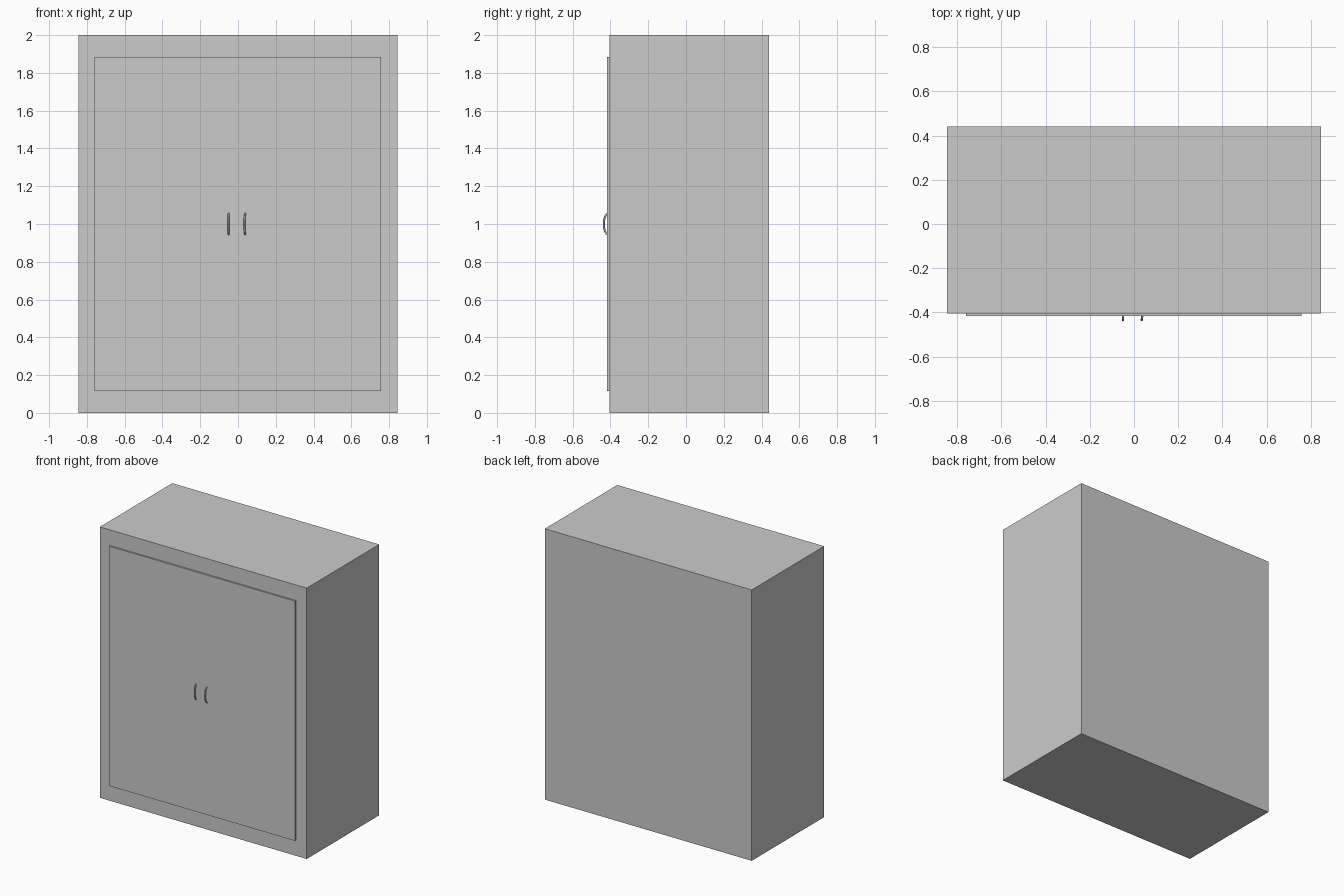
import bpy, math

if "Cube" in bpy.data.objects:
    bpy.data.objects.remove(bpy.data.objects["Cube"])


def box(name, lo, hi):
    size = [b - a for a, b in zip(lo, hi)]
    mid = [(a + b) / 2 for a, b in zip(lo, hi)]
    bpy.ops.mesh.primitive_cube_add(size=1, location=mid)
    ob = bpy.context.object
    ob.name = name
    ob.scale = size
    bpy.ops.object.transform_apply(location=False, rotation=False, scale=True)
    return ob


def handle(name, x, turn):
    # Bowed round bar in the y-z plane, ends sunk into the door
    cu = bpy.data.curves.new(name, 'CURVE')
    cu.dimensions = '3D'
    cu.bevel_depth = 0.005
    cu.bevel_resolution = 2
    cu.use_fill_caps = True
    sp = cu.splines.new('POLY')
    n = 16
    sp.points.add(n)
    for i in range(n + 1):
        a = math.pi * i / n
        sp.points[i].co = (0, -0.023 * math.sin(a), -0.056 * math.cos(a), 1)
    ob = bpy.data.objects.new(name, cu)
    bpy.context.collection.objects.link(ob)
    ob.location = (x, -0.412, 1.0)
    ob.rotation_euler.z = turn
    bpy.ops.object.select_all(action='DESELECT')
    bpy.context.view_layer.objects.active = ob
    ob.select_set(True)
    bpy.ops.object.convert(target='MESH')
    bpy.ops.object.shade_smooth_by_angle(angle=math.radians(50))


# Cabinet carcass
box("cabinet_body", (-0.845, -0.405, 0), (0.845, 0.44, 2))
# Raised flush door front
box("door_panel", (-0.76, -0.417, 0.115), (0.757, -0.405, 1.885))
# Pair of pulls, the right one turned slightly
handle("left_handle", -0.05, 0)
handle("right_handle", 0.038, math.radians(-8))
